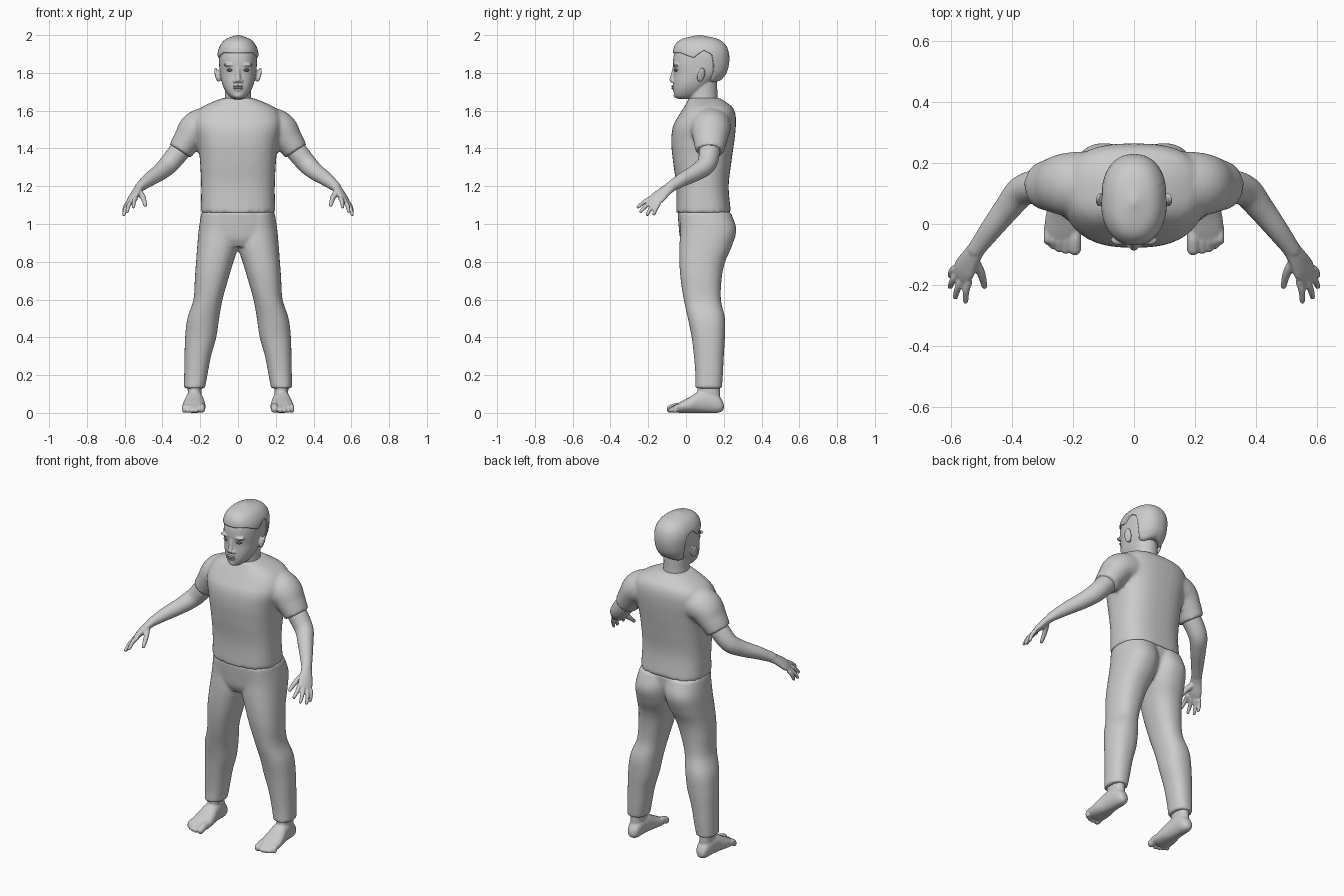
import bpy, bmesh, math
from mathutils import Vector, Matrix

if "Cube" in bpy.data.objects:
    bpy.data.objects.remove(bpy.data.objects["Cube"])


def sample(rows, t):
    """Smooth curve through rows keyed by their first value."""
    i = max(j for j in range(len(rows) - 1) if j == 0 or rows[j][0] <= t)
    a, b = rows[i], rows[i + 1]
    p, q = rows[max(i - 1, 0)], rows[min(i + 2, len(rows) - 1)]
    h = b[0] - a[0]
    u = (t - a[0]) / h
    out = []
    for k in range(1, len(a)):
        ma = (b[k] - p[k]) / (b[0] - p[0]) * h
        mb = (q[k] - a[k]) / (q[0] - a[0]) * h
        out.append(a[k] * (2*u**3 - 3*u*u + 1) + ma * (u**3 - 2*u*u + u)
                   + b[k] * (3*u*u - 2*u**3) + mb * (u**3 - u*u))
    return out


def oval(a0, a1, b0, b1, ang, n):
    """Point on a superellipse that fills the given box."""
    c, s = math.cos(ang), math.sin(ang)
    f = lambda v: math.copysign(abs(v) ** (2 / n), v)
    return (a0 + a1) / 2 + (a1 - a0) / 2 * f(c), (b0 + b1) / 2 + (b1 - b0) / 2 * f(s)


def skin(bm, rings):
    """Bridge rings of points and close both ends."""
    vs = [[bm.verts.new(p) for p in r] for r in rings]
    n = len(vs[0])
    for r, s in zip(vs, vs[1:]):
        for k in range(n):
            bm.faces.new((r[k], r[(k + 1) % n], s[(k + 1) % n], s[k]))
    bm.faces.new(vs[0])
    bm.faces.new(vs[-1])


def loft(bm, rows, axis='z', n=2.2, steps=40, seg=40):
    """Slices (t, a0, a1, b0, b1) along z or y."""
    rings = []
    for j in range(steps + 1):
        t = rows[0][0] + (rows[-1][0] - rows[0][0]) * j / steps
        box = sample(rows, t)
        pts = [oval(*box, 2 * math.pi * k / seg, n) for k in range(seg)]
        rings.append([(a, b, t) if axis == 'z' else (a, t, b) for a, b in pts])
    skin(bm, rings)


def tube(bm, pts, side=(0, 1, 0), tip=True, seg=20):
    """Path of (x, y, z, radius along side, other radius)."""
    rows = [(i, *p) for i, p in enumerate(pts)]
    last, side = len(pts) - 1, Vector(side)
    m, rings = last * 6, []

    def ring(t, off=0, scale=1):
        v = sample(rows, t)
        d = (Vector(sample(rows, min(t + .05, last))[:3])
             - Vector(sample(rows, max(t - .05, 0))[:3])).normalized()
        s = (side - d * side.dot(d)).normalized()
        w = d.cross(s)
        c = Vector(v[:3]) + d * off * min(v[3], v[4])
        rings.append([c + scale * (s * v[3] * math.cos(a) + w * v[4] * math.sin(a))
                      for a in (2 * math.pi * k / seg for k in range(seg))])

    for j in range(m + 1):
        ring(last * j / m)
    if tip:
        for a in (.5, 1.0, 1.4):
            ring(last, math.sin(a), math.cos(a))
    skin(bm, rings)


def ball(bm, loc, size, rot=(0, 0, 0)):
    mat = Matrix.Translation(loc)
    for r, ax in zip(rot, 'XYZ'):
        mat = mat @ Matrix.Rotation(r, 4, ax)
    bmesh.ops.create_uvsphere(bm, u_segments=24, v_segments=14, radius=1,
                              matrix=mat @ Matrix.Diagonal((*size, 1)))


def finish(name, bm, mirror=False, voxel=0, smooth=3, color=None):
    bmesh.ops.recalc_face_normals(bm, faces=bm.faces)
    for f in bm.faces:
        f.smooth = True
    me = bpy.data.meshes.new(name)
    bm.to_mesh(me)
    bm.free()
    ob = bpy.data.objects.new(name, me)
    bpy.context.collection.objects.link(ob)
    if mirror:
        ob.modifiers.new("mirror", 'MIRROR').use_mirror_merge = False
    if voxel:
        r = ob.modifiers.new("fuse", 'REMESH')
        r.mode, r.voxel_size, r.use_smooth_shade = 'VOXEL', voxel, True
        s = ob.modifiers.new("soften", 'SMOOTH')
        s.factor, s.iterations = .5, smooth
    if color:
        mat = bpy.data.materials.new(name)
        mat.diffuse_color = color
        mat.use_nodes = True
        mat.node_tree.nodes["Principled BSDF"].inputs["Base Color"].default_value = mat.diffuse_color
        me.materials.append(mat)
    return ob


# Shirt: torso and sleeves
bm = bmesh.new()
body = [(1.06, .197, -.052, .238), (1.2, .195, -.052, .226), (1.34, .202, -.07, .242),
        (1.44, .215, -.078, .256), (1.52, .232, -.068, .264), (1.58, .225, -.035, .262),
        (1.62, .19, -.01, .245), (1.65, .125, .008, .205), (1.667, .08, .015, .18)]
loft(bm, [(z, -x, x, a, b) for z, x, a, b in body], n=2.6)
for s in (-1, 1):
    tube(bm, [(s*.12, .13, 1.53, .11, .10), (s*.215, .13, 1.505, .105, .095),
              (s*.267, .128, 1.445, .09, .077), (s*.307, .125, 1.385, .075, .066)],
         tip=False, seg=32)
finish("shirt", bm, voxel=.01, smooth=4)

# Trousers: two legs around a hip block
bm = bmesh.new()
loft(bm, [(.13, .175, .286, .05, .19), (.2, .162, .285, .05, .195), (.3, .143, .283, .042, .2),
          (.4, .115, .28, .03, .206), (.5, .1, .268, .01, .206), (.6, .082, .236, -.012, .185),
          (.72, .048, .228, -.03, .19), (.8, .024, .222, -.035, .207),
          (.88, -.002, .216, -.035, .242), (.97, -.012, .208, -.03, .266),
          (1.06, -.02, .194, -.035, .238)], n=2.3, steps=60)
hip = [(.88, .09, -.01, .17), (.92, .16, -.03, .2), (.98, .19, -.038, .225), (1.065, .19, -.045, .232)]
loft(bm, [(z, -x, x, a, b) for z, x, a, b in hip], n=2.6)
finish("trousers", bm, mirror=True, voxel=.009)

# Feet with toes
bm = bmesh.new()
loft(bm, [(-.06, .182, .285, .004, .04), (-.03, .172, .294, 0, .058), (.02, .174, .291, 0, .085),
          (.07, .182, .28, 0, .115), (.12, .188, .273, 0, .12), (.165, .192, .267, 0, .1),
          (.19, .203, .258, .008, .07), (.2, .22, .245, .02, .045)], axis='y')
loft(bm, [(.05, .19, .27, .06, .18), (.1, .194, .266, .06, .18), (.16, .19, .268, .06, .178)])
for x, y, r in [(.194, -.082, .021), (.224, -.085, .014), (.246, -.08, .0135),
                (.266, -.07, .013), (.284, -.056, .0125)]:
    tube(bm, [(x, -.01, .035, r, r), (x, -.05, .032, r, r), (x, y, r, r, r)], side=(1, 0, 0))
finish("feet", bm, mirror=True, voxel=.005, smooth=2)

# Arms with hands and fingers
bm = bmesh.new()
tube(bm, [(.25, .13, 1.455, .055, .055), (.31, .125, 1.385, .056, .056),
          (.368, .108, 1.315, .051, .052), (.415, .053, 1.273, .044, .045),
          (.47, -.018, 1.235, .036, .037), (.52, -.085, 1.195, .029, .026)])
across = (.6, .55, -.45)
tube(bm, [(.505, -.065, 1.207, .029, .026), (.532, -.105, 1.178, .034, .022),
          (.555, -.145, 1.143, .043, .019), (.567, -.167, 1.124, .04, .014)], side=across)
fingers = [((.542, -.185, 1.137), (.553, -.254, 1.09)), ((.562, -.18, 1.122), (.587, -.24, 1.066)),
           ((.578, -.165, 1.11), (.604, -.206, 1.05)), ((.587, -.145, 1.108), (.603, -.17, 1.053))]
for a, b in fingers:
    a, b = Vector(a), Vector(b)
    mid = a.lerp(b, .5) + Vector((.004, 0, .004))
    tube(bm, [(*a, .013, .013), (*mid, .0115, .0115), (*b, .009, .009)], side=across, seg=14)
tube(bm, [(.528, -.115, 1.175, .019, .017), (.503, -.16, 1.14, .015, .014),
          (.491, -.205, 1.1, .01, .01)], side=across, seg=14)
finish("arms", bm, mirror=True, voxel=.005, smooth=2)

# Head with neck, nose, brows, lids and ears
bm = bmesh.new()
skull = [(1.663, .024, -.045, .02), (1.675, .044, -.06, .06), (1.71, .07, -.066, .105),
         (1.75, .086, -.066, .145), (1.8, .096, -.064, .195), (1.85, .1, -.069, .21),
         (1.9, .098, -.063, .21), (1.95, .08, -.04, .19), (1.985, .03, .03, .12)]
loft(bm, [(z, -x, x, a, b) for z, x, a, b in skull], n=2.25)
loft(bm, [(1.6, -.085, .085, .02, .18), (1.66, -.07, .07, .015, .168),
          (1.76, -.068, .068, .02, .165)], n=2)
tube(bm, [(0, -.058, 1.83, .012, .012), (0, -.066, 1.79, .012, .014), (0, -.074, 1.762, .015, .014)],
     side=(1, 0, 0))
ball(bm, (0, -.058, 1.722), (.03, .016, .022))
ball(bm, (0, -.05, 1.682), (.024, .016, .016))
for s in (-1, 1):
    ball(bm, (s*.016, -.067, 1.756), (.011, .011, .009))
    ball(bm, (s*.045, -.052, 1.843), (.032, .018, .009))
    ball(bm, (s*.112, .08, 1.79), (.009, .022, .041), (-.2, s*.2, s*.35))
    ball(bm, (s*.1, .075, 1.785), (.014, .014, .03))
finish("head", bm, voxel=.005, smooth=2)

# Lips and eyes
bm = bmesh.new()
for z in (1.729, 1.719):
    ball(bm, (0, -.067, z), (.026, .011, .006))
finish("lips", bm, color=(.6, .42, .42, 1))
bm = bmesh.new()
for s in (-1, 1):
    ball(bm, (s*.043, -.052, 1.815), (.017, .012, .008), (0, 0, s*.2))
finish("eyes", bm, color=(.12, .12, .12, 1))

# Hair cap with a stepped hairline
cap = [(1.73, .08, -.05, .165), (1.76, .088, -.052, .185), (1.8, .1, -.06, .215), (1.86, .107, -.067, .229),
       (1.91, .107, -.069, .226), (1.95, .092, -.056, .208), (1.98, .062, -.02, .167), (2.0, .008, .06, .08)]
line = [(0, 1.905), (45, 1.907), (77, 1.88), (95, 1.92), (111, 1.897), (118, 1.79),
        (123, 1.757), (140, 1.75), (180, 1.768)]


def hairline(deg):
    for (a, za), (b, zb) in zip(line, line[1:]):
        if deg <= b:
            return za + (zb - za) * (deg - a) / (b - a)
    return line[-1][1]


bm = bmesh.new()
rings = []
for j in range(-1, 25):
    f = math.sin(max(j, 0) / 24 * math.pi / 2)
    ring = []
    for k in range(120):
        deg = k * 3
        z = hairline(min(deg, 360 - deg))
        z += (2.0 - z) * f
        x, a, b = sample(cap, z)
        inset = .02 if j < 0 else 0
        px, py = oval(-x + inset, x - inset, a + inset, b - inset, math.radians(deg - 90), 2.25)
        ring.append((px, py, z))
    rings.append(ring)
skin(bm, rings)
finish("hair", bm)
